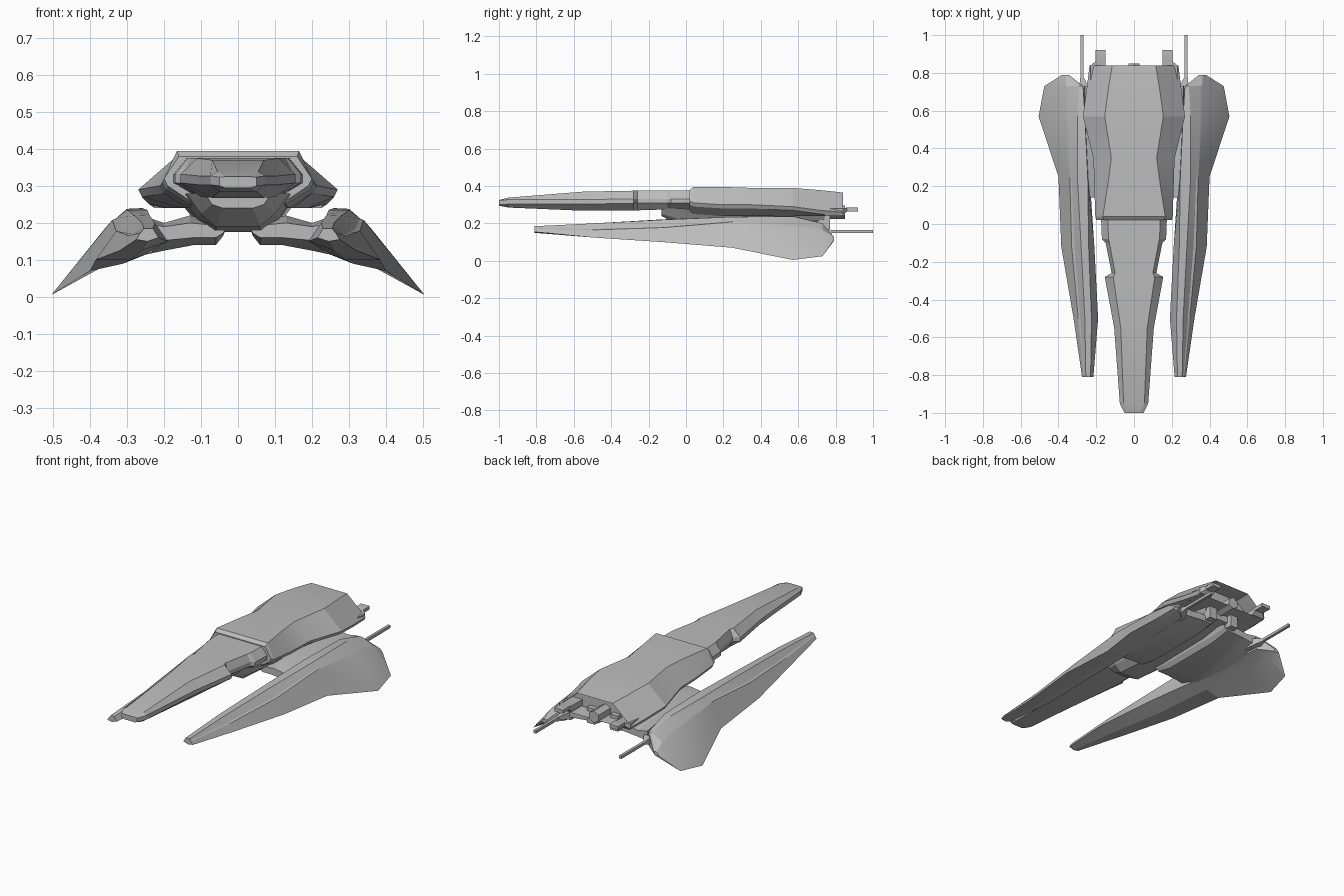
import bpy
import bmesh
from math import radians

if "Cube" in bpy.data.objects:
    bpy.data.objects.remove(bpy.data.objects["Cube"], do_unlink=True)

HULL_GREY = (0.5, 0.5, 0.5, 1)
grey = bpy.data.materials.new("hull grey")
grey.use_nodes = True
grey.diffuse_color = HULL_GREY
grey.node_tree.nodes["Principled BSDF"].inputs["Base Color"].default_value = HULL_GREY


def finish(name, mesh_builder, both_sides=False):
    """Turn a bmesh into a named object, optionally mirrored across x."""
    bmesh.ops.recalc_face_normals(mesh_builder, faces=mesh_builder.faces)
    mesh = bpy.data.meshes.new(name)
    mesh_builder.to_mesh(mesh)
    mesh_builder.free()
    mesh.materials.append(grey)
    part = bpy.data.objects.new(name, mesh)
    bpy.context.collection.objects.link(part)
    if both_sides:
        mirror = part.modifiers.new("mirror", "MIRROR")
        mirror.use_axis[0] = True
    bpy.ops.object.select_all(action="DESELECT")
    part.select_set(True)
    bpy.context.view_layer.objects.active = part
    bpy.ops.object.shade_smooth_by_angle(angle=radians(15))
    return part


def loft(stations, name, both_sides=False, recess=None):
    """Skin closed cross-sections (y, [(x, z), ...]) from front to back."""
    bm = bmesh.new()
    rings = [[bm.verts.new((x, y, z)) for x, z in ring] for y, ring in stations]
    count = len(rings[0])
    for front, back in zip(rings, rings[1:]):
        for i in range(count):
            j = (i + 1) % count
            bm.faces.new((front[i], front[j], back[j], back[i]))
    bm.faces.new(rings[0])
    rear_face = bm.faces.new(rings[-1])
    if recess:
        thickness, depth = recess
        bmesh.ops.inset_region(bm, faces=[rear_face], thickness=thickness)
        bmesh.ops.translate(bm, verts=rear_face.verts, vec=(0, -depth, 0))
    return finish(name, bm, both_sides)


def symmetric(stations):
    """Complete half sections by reflecting them across the centre line."""
    return [(y, half + [(-x, z) for x, z in reversed(half)]) for y, half in stations]


def box(x_range, y_range, z_range):
    """One-piece rectangular stations for struts and rods."""
    (x0, x1), (z0, z1) = x_range, z_range
    ring = [(x0, z0), (x1, z0), (x1, z1), (x0, z1)]
    return [(y, ring) for y in y_range]


# Rear hull: top edge, shoulder, lower lip, underside
def hull_section(y, top_x, top_z, side_x, side_z, low_x, low_z):
    return y, [(top_x, top_z), (side_x, side_z),
               (side_x - .01, side_z - .02), (low_x, low_z)]


loft(symmetric([
    hull_section(.02, .16, .38, .2, .32, .13, .26),
    hull_section(.04, .165, .395, .205, .31, .13, .25),
    hull_section(.2, .14, .395, .21, .3, .14, .24),
    hull_section(.35, .12, .39, .215, .3, .15, .24),
    hull_section(.57, .155, .39, .27, .29, .19, .24),
    hull_section(.72, .135, .378, .25, .27, .19, .24),
    hull_section(.84, .115, .365, .235, .26, .17, .24),
]), "rear_hull", recess=(.02, .1))


# Long forward neck with side notches
def neck_section(y, top_x, top_z, side_x, side_z, low_x, low_z):
    return y, [(top_x, top_z), (side_x, side_z + .012),
               (side_x, side_z - .012), (low_x, low_z)]


loft(symmetric([
    neck_section(-1, .035, .325, .05, .312, .035, .295),
    neck_section(-.95, .055, .338, .075, .315, .05, .285),
    neck_section(-.55, .07, .37, .105, .315, .07, .268),
    neck_section(-.28, .11, .375, .155, .32, .1, .27),
    neck_section(-.26, .1, .375, .118, .32, .1, .27),
    neck_section(-.1, .13, .375, .15, .32, .1, .275),
    neck_section(-.08, .135, .375, .17, .32, .11, .275),
    neck_section(.05, .14, .375, .175, .32, .12, .275),
]), "forward_neck")

# Lower keel under the neck and hull
loft(symmetric([
    (-.13, [(.09, .28), (.07, .25), (.04, .24)]),
    (-.04, [(.14, .28), (.1, .225), (.06, .19)]),
    (.2, [(.15, .27), (.11, .21), (.06, .175)]),
    (.55, [(.16, .26), (.12, .21), (.07, .18)]),
    (.74, [(.12, .26), (.1, .22), (.06, .2)]),
]), "keel")

# Arms carrying the side pods
arm = [(.03, .2), (.13, .22), (.2, .2), (.26, .22), (.27, .11),
       (.2, .125), (.12, .14), (.06, .14), (.04, .165)]
slim_arm = [(x, z * .5 + .09) for x, z in arm]
loft([(.14, slim_arm), (.24, arm), (.6, arm), (.73, slim_arm)],
     "pod_arm", both_sides=True)

# Side pods: inner top, ridge, groove, shell edge, outer tip, bottom, inner
loft([
    (-.81, [(.23, .185), (.255, .185), (.262, .175), (.265, .172),
            (.275, .155), (.245, .15), (.215, .16)]),
    (-.5, [(.225, .2), (.26, .2), (.285, .17), (.295, .165),
           (.32, .125), (.26, .125), (.19, .15)]),
    (-.12, [(.24, .222), (.28, .22), (.315, .18), (.33, .178),
            (.385, .1), (.29, .1), (.21, .14)]),
    (.25, [(.245, .235), (.3, .235), (.33, .212), (.34, .208),
           (.4, .07), (.31, .09), (.235, .12)]),
    (.57, [(.26, .24), (.3, .238), (.35, .195), (.36, .185),
           (.505, .005), (.35, .09), (.25, .12)]),
    (.73, [(.27, .2), (.29, .2), (.35, .17), (.36, .165),
           (.475, .025), (.36, .09), (.27, .12)]),
    (.79, [(.345, .125), (.35, .13), (.36, .13), (.365, .128),
           (.38, .11), (.36, .105), (.35, .11)]),
], "side_pod", both_sides=True)

# Tail rods with flared roots, and fins on the rear hull
rod_root = box((.235, .29), (.55, .72), (.13, .18))
rod_tip = box((.268, .284), (.78, 1), (.148, .164))
loft(rod_root + rod_tip, "tail_rod", both_sides=True)
fin_root = box((.15, .23), (.74, .84), (.245, .28))
fin_tip = box((.15, .205), (.86, .92), (.265, .285))
loft(fin_root + fin_tip, "tail_fin", both_sides=True)

# Hexagonal engine nozzle and its hanger
bpy.ops.mesh.primitive_cylinder_add(vertices=6, radius=.035, depth=.16,
                                    location=(0, .77, .26),
                                    rotation=(radians(90), 0, 0))
nozzle = bpy.context.object
nozzle.name = "engine_nozzle"
nozzle.data.materials.append(grey)
loft(box((.05, .1), (.7, .77), (.17, .26)), "engine_hanger", both_sides=True)
